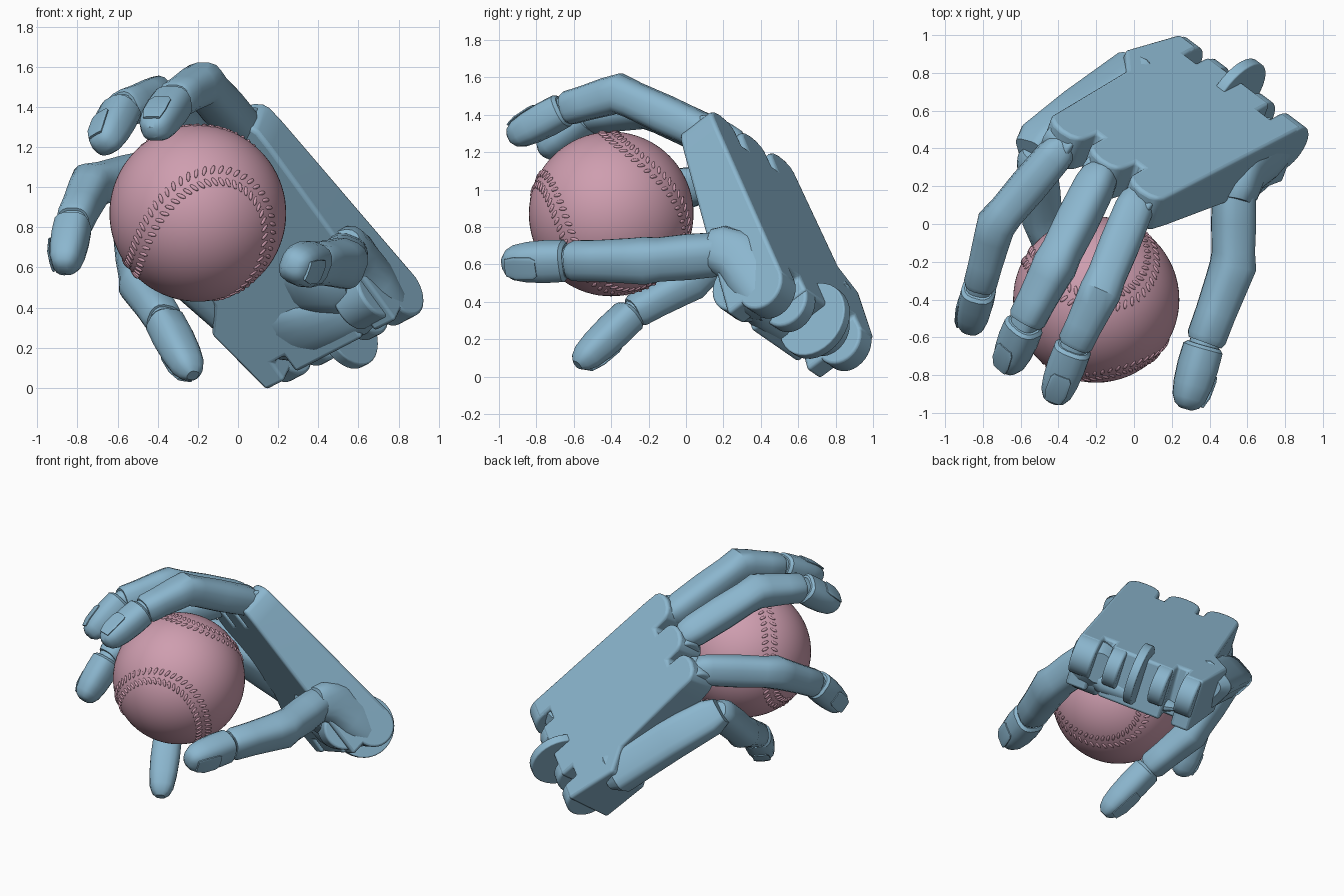
import bpy, bmesh
from math import sin, cos, pi, radians, copysign, sqrt
from mathutils import Vector as V, Matrix

if "Cube" in bpy.data.objects:
    bpy.data.objects.remove(bpy.data.objects["Cube"], do_unlink=True)


def material(name, rgb):
    m = bpy.data.materials.new(name)
    m.use_nodes = True
    m.diffuse_color = (*rgb, 1)
    m.node_tree.nodes["Principled BSDF"].inputs["Base Color"].default_value = (*rgb, 1)
    return m


BLUE = material("soft blue plastic", (0.26, 0.47, 0.62))
PINK = material("dusty pink leather", (0.62, 0.34, 0.43))


def finish(bm, name, mat, angle=35, bevel=0):
    bmesh.ops.recalc_face_normals(bm, faces=bm.faces)
    me = bpy.data.meshes.new(name)
    bm.to_mesh(me)
    bm.free()
    ob = bpy.data.objects.new(name, me)
    bpy.context.collection.objects.link(ob)
    me.materials.append(mat)
    if bevel:
        mod = ob.modifiers.new("soft edges", 'BEVEL')
        mod.width, mod.segments, mod.limit_method = bevel, 3, 'ANGLE'
    bpy.ops.object.select_all(action='DESELECT')
    ob.select_set(True)
    bpy.context.view_layer.objects.active = ob
    bpy.ops.object.shade_smooth_by_angle(angle=radians(angle))
    return ob


def tube(name, pts, widths, depths, dorsal, power=0.75, sides=16):
    """Loft rounded-square rings along a path; dorsal is the outward side."""
    bm = bmesh.new()
    pts = [V(p) for p in pts]
    rings = []
    for i, p in enumerate(pts):
        t = (pts[min(i + 1, len(pts) - 1)] - pts[max(i - 1, 0)]).normalized()
        d = (dorsal - t * t.dot(dorsal)).normalized()
        s = t.cross(d)
        ring = []
        for k in range(sides):
            a = 2 * pi * (k + 0.5) / sides
            c, n = [copysign(abs(f) ** power, f) for f in (cos(a), sin(a))]
            ring.append(bm.verts.new(p + s * c * widths[i] + d * n * depths[i]))
        rings.append(ring)
    for r0, r1 in zip(rings, rings[1:]):
        for k in range(sides):
            j = (k + 1) % sides
            bm.faces.new((r0[k], r0[j], r1[j], r1[k]))
    bm.faces.new(rings[0])
    bm.faces.new(rings[-1])
    return finish(bm, name, BLUE)


# Hand frame: across the wrist, along the hand, out of the back of the hand
CORNER = V((0.93, 0.53, 0.51))
across = V((-0.65, 0.49, -0.34)).normalized()
along = V((-0.85, -0.37, 0.9))
along = (along - across * along.dot(across)).normalized()
back = across.cross(along)
HAND = Matrix((across, along, back)).transposed().to_4x4()
HAND.translation = CORNER


def hand(x, u, n):
    return HAND @ V((x, u, n))


def disc(name, x, u, n, radius, width, bevel=0.015):
    """Barrel whose axis runs across the hand."""
    bm = bmesh.new()
    bmesh.ops.create_cone(bm, cap_ends=True, segments=32, radius1=radius, radius2=radius,
                          depth=width, matrix=Matrix.Translation((x, u, n)) @ Matrix.Rotation(pi / 2, 4, 'Y'))
    bm.transform(HAND)
    return finish(bm, name, BLUE, bevel=bevel)


# Palm: tapered slab with wrist slots and three rounded tongues at the knuckles
tongues = (0.69, 0.41, 0.12)
outline = [(0.0, 0.06), (0.15, 0.06), (0.15, 0.16), (0.23, 0.16), (0.23, 0.06), (0.68, 0.06),
           (0.68, 0.16), (0.76, 0.16), (0.76, 0.05), (0.89, 0.05), (0.96, 0.43), (0.84, 0.56)]
for cx in tongues:
    outline += [(cx + 0.12, 1.14)]
    outline += [(cx + 0.115 * cos(pi * k / 6), 1.24 + 0.07 * sin(pi * k / 6)) for k in range(7)]
    outline += [(cx - 0.12, 1.14)]
bm = bmesh.new()
top = [bm.verts.new(hand(x, u, 0)) for x, u in outline]
low = [bm.verts.new(hand(x, u, -0.385 + 0.13 * u)) for x, u in outline]
bm.faces.new(top)
bm.faces.new(low[::-1])
for k in range(len(top)):
    j = (k + 1) % len(top)
    bm.faces.new((top[k], low[k], low[j], top[j]))
finish(bm, "palm", BLUE, bevel=0.02)

# Wrist hinge lugs and central fin
for i, (x, width) in enumerate(((0.075, 0.15), (0.29, 0.1), (0.62, 0.1), (0.82, 0.12))):
    disc(f"wrist_lug_{i + 1}", x, 0.09, -0.142, 0.14, width)
disc("wrist_fin", 0.46, 0.04, -0.11, 0.21, 0.06, 0.008)

# Little finger metacarpal, sunk below the rest of the palm
tube("little_metacarpal",
     [hand(0.86, 0.34, -0.14), hand(0.87, 0.38, -0.14), hand(0.88, 0.8, -0.23),
      hand(0.89, 1.11, -0.32), hand(0.89, 1.19, -0.34)],
     [0.1, 0.14, 0.135, 0.12, 0.09], [0.1, 0.13, 0.12, 0.11, 0.07], back + across * 0.5, 0.5)

BALL, R = V((-0.2, -0.4, 0.87)), 0.44


def finger(name, base, mid, dip, tip, r):
    base, mid, dip, tip = map(V, (base, mid, dip, tip))
    dorsal = (mid + dip) / 2 - BALL
    # Two lower bones, bent at the middle joint
    stations = [(base, mid, -0.08, 0.6), (base, mid, 0.0, 0.88), (base, mid, 0.12, 0.98),
                (base, mid, 0.5, 1.02), (base, mid, 0.84, 0.98), (base, mid, 1.0, 1.06),
                (mid, dip, 0.2, 1.0), (mid, dip, 0.6, 0.92), (mid, dip, 0.9, 0.9), (mid, dip, 0.97, 0.78)]
    rad = [r * s[3] for s in stations]
    tube(name + "_bones", [a.lerp(b, t) for a, b, t, _ in stations], rad,
         [q * 0.95 for q in rad], dorsal)
    # Narrow neck at the end joint
    neck = [mid.lerp(dip, 0.9), dip.lerp(tip, 0.15)]
    tube(name + "_neck", neck, [r * 0.68] * 2, [r * 0.66] * 2, dorsal)
    # Fingertip
    prof = ((0.0, 0.78), (0.06, 0.94), (0.4, 0.96), (0.75, 0.9), (1.0, 0.78), (1.14, 0.58), (1.21, 0.3))
    rad = [r * q for _, q in prof]
    tube(name + "_tip", [dip.lerp(tip, t) for t, _ in prof], rad, [q * 0.92 for q in rad], dorsal)
    # Nail plate on the outer side
    t = (tip - dip).normalized()
    out = (dorsal - t * t.dot(dorsal)).normalized()
    path = [dip.lerp(tip, f) + out * r * h for f, h in ((0.5, 0.85), (0.58, 0.85), (0.9, 0.77), (1.1, 0.62))]
    tube(name + "_nail", path, [r * 0.4, r * 0.54, r * 0.56, r * 0.42], [r * 0.07] * 4, out, 0.6)


finger("index", (0.02, 0.13, 1.29), (-0.18, -0.36, 1.515), (-0.32, -0.65, 1.43), (-0.41, -0.89, 1.3), 0.107)
finger("middle", (-0.18, 0.26, 1.23), (-0.42, -0.22, 1.44), (-0.58, -0.53, 1.39), (-0.66, -0.73, 1.23), 0.107)
finger("ring", (-0.39, 0.4, 1.09), (-0.73, 0.0, 1.01), (-0.82, -0.34, 0.82), (-0.86, -0.52, 0.63), 0.105)
finger("little", (-0.52, 0.36, 0.8), (-0.48, 0.02, 0.51), (-0.37, -0.29, 0.34), (-0.25, -0.53, 0.11), 0.103)

# Knuckle pins in the palm tongues
for name, cx in zip(("ring", "middle", "index"), tongues):
    disc(name + "_knuckle", cx, 1.22, -0.12, 0.105, 0.17)

# Thumb, its root block and the pads joining it to the palm
finger("thumb", (0.53, 0.24, 0.66), (0.525, -0.22, 0.62), (0.37, -0.64, 0.62), (0.29, -0.92, 0.61), 0.117)
side = V((1, 0, 0.2))
tube("thumb_root", [(0.53, 0.12, 0.69), (0.54, 0.17, 0.68), (0.565, 0.28, 0.64), (0.63, 0.36, 0.53),
                    (0.69, 0.44, 0.42), (0.71, 0.48, 0.37)],
     [0.1, 0.13, 0.15, 0.16, 0.16, 0.1], [0.09, 0.115, 0.13, 0.15, 0.16, 0.1], side)
tube("thumb_pad", [(0.58, 0.24, 0.52), (0.52, 0.28, 0.53), (0.36, 0.42, 0.54), (0.2, 0.54, 0.56)],
     [0.1, 0.16, 0.18, 0.1], [0.08, 0.13, 0.14, 0.08], back)
tube("palm_heel", [(0.66, 0.34, 0.42), (0.58, 0.38, 0.39), (0.36, 0.5, 0.31), (0.2, 0.6, 0.26), (0.1, 0.67, 0.23)],
     [0.1, 0.14, 0.16, 0.16, 0.1], [0.06, 0.1, 0.09, 0.05, 0.02], back, 0.9)
disc("thumb_hinge", 0.12, 0.22, -0.28, 0.15, 0.18)

# Ball
bm = bmesh.new()
bmesh.ops.create_uvsphere(bm, u_segments=64, v_segments=40, radius=R, matrix=Matrix.Translation(BALL))
finish(bm, "ball", PINK, 60)

# Raised stitches in slanted pairs beside the seam
face = V((0.1, -0.82, -0.55)).normalized()
crest = V((0.3, 0, 1))
crest = (crest - face * face.dot(crest)).normalized()
cross = face.cross(crest)


def seam(t):
    x = 0.75 * cos(t) + 0.25 * cos(3 * t)
    y = 0.75 * sin(t) - 0.25 * sin(3 * t)
    z = sqrt(0.75) * sin(2 * t)
    return (face * (x + y) / sqrt(2) + cross * (x - y) / sqrt(2) + crest * z).normalized()


bm = bmesh.new()
count = 108
for i in range(count):
    t = 2 * pi * i / count
    n = seam(t)
    run = (seam(t + 0.01) - n).normalized()
    off = n.cross(run)
    for s in (-1, 1):
        axis = (off * s + run * 0.5).normalized()
        frame = Matrix((axis, n.cross(axis), n)).transposed().to_4x4()
        frame.translation = BALL + (n + off * s * 0.075).normalized() * R
        bmesh.ops.create_icosphere(bm, subdivisions=2, radius=1,
                                   matrix=frame @ Matrix.Diagonal((0.026, 0.01, 0.008, 1)))
finish(bm, "ball_stitches", PINK, 60)
